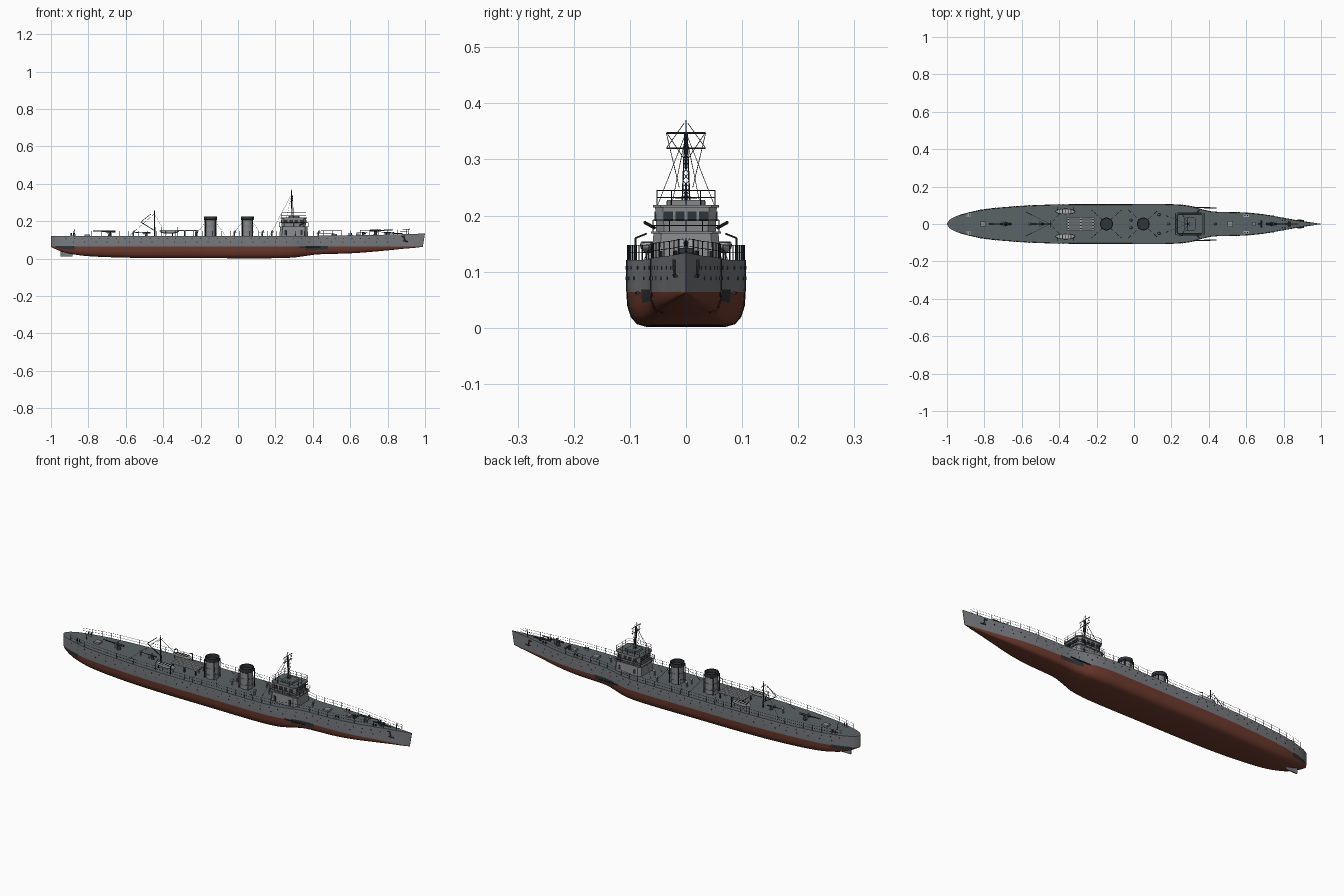
import bpy, bmesh, math
from mathutils import Vector, Matrix

if "Cube" in bpy.data.objects:
    bpy.data.objects.remove(bpy.data.objects["Cube"])

def mat(name, c):
    m = bpy.data.materials.new(name)
    m.diffuse_color = (*c, 1)
    m.use_nodes = True
    m.node_tree.nodes["Principled BSDF"].inputs["Base Color"].default_value = m.diffuse_color
    return m

HULL = mat("hull_grey", (0.19, 0.2, 0.215))
RED = mat("bottom_red", (0.16, 0.045, 0.028))
DECK = mat("deck_grey", (0.105, 0.125, 0.13))
DARK = mat("dark_grey", (0.03, 0.036, 0.04))
HOUSE = mat("house_grey", (0.24, 0.25, 0.26))
LIGHT = mat("light_grey", (0.4, 0.41, 0.42))

def finish(name, bm, mats, smooth=None):
    bmesh.ops.recalc_face_normals(bm, faces=bm.faces)
    me = bpy.data.meshes.new(name)
    bm.to_mesh(me)
    bm.free()
    for m in mats:
        me.materials.append(m)
    ob = bpy.data.objects.new(name, me)
    bpy.context.collection.objects.link(ob)
    if smooth:
        bpy.context.view_layer.objects.active = ob
        ob.select_set(True)
        bpy.ops.object.shade_smooth_by_angle(angle=math.radians(smooth))
        ob.select_set(False)
    return ob

def rods(name, segs, m, r=0.001, sides=5):
    """Thin cylinders; each seg is (start, end[, r1[, r2]])."""
    bm = bmesh.new()
    for s in segs:
        a, b = Vector(s[0]), Vector(s[1])
        r1 = s[2] if len(s) > 2 else r
        r2 = s[3] if len(s) > 3 else r1
        d = b - a
        mx = Matrix.Translation((a + b) / 2) @ d.to_track_quat('Z', 'Y').to_matrix().to_4x4()
        bmesh.ops.create_cone(bm, cap_ends=True, segments=sides, radius1=r1, radius2=r2,
                              depth=d.length, matrix=mx)
    return finish(name, bm, [m], 40 if sides > 7 else None)

def boxes(name, items, m):
    """Axis-aligned boxes given as (x0, x1, y0, y1, z0, z1)."""
    bm = bmesh.new()
    for x0, x1, y0, y1, z0, z1 in items:
        mx = Matrix.Translation(((x0+x1)/2, (y0+y1)/2, (z0+z1)/2)) @ Matrix.Diagonal((x1-x0, y1-y0, z1-z0, 1))
        bmesh.ops.create_cube(bm, size=1, matrix=mx)
    return finish(name, bm, [m])

def house(name, cx, rings, m, mtop, c=0.014):
    """Chamfered deckhouse lofted through rings of (half x, half y, z)."""
    bm, prev = bmesh.new(), None
    for hx, hy, z in rings:
        pts = [(hx, -hy+c), (hx, hy-c), (hx-c, hy), (-hx+c, hy), (-hx, hy-c), (-hx, -hy+c), (-hx+c, -hy), (hx-c, -hy)]
        ring = [bm.verts.new((cx+x, y, z)) for x, y in pts]
        if prev:
            for i in range(8):
                bm.faces.new((prev[i], prev[(i+1) % 8], ring[(i+1) % 8], ring[i]))
        else:
            bm.faces.new(ring)
        prev = ring
    bm.faces.new(prev).material_index = 1
    return finish(name, bm, [m, mtop])

# hull stations: x, half width, keel height, deck height
ST = [(-1, .003, .062, .122), (-.985, .023, .055, .122), (-.95, .042, .04, .122), (-.9, .058, .026, .121),
      (-.8, .079, .013, .121), (-.6, .097, .005, .121), (-.4, .105, .003, .121), (-.1, .106, .002, .121),
      (.2, .106, .002, .121), (.3, .097, .006, .121), (.36, .08, .014, .121), (.42, .067, .022, .122),
      (.5, .064, .025, .123), (.6, .061, .028, .124), (.7, .051, .035, .126), (.8, .033, .044, .128),
      (.9, .016, .054, .131), (1, .001, .062, .134)]

def hull_at(x):
    """Smooth (width, keel, deck) at x."""
    n = len(ST)
    i = max(k for k in range(n-1) if ST[k][0] <= x or k == 0)
    a, b, t = ST[i], ST[i+1], (x-ST[i][0])/(ST[i+1][0]-ST[i][0])
    def slope(k, j):
        p, q = ST[max(k-1, 0)], ST[min(k+1, n-1)]
        return (q[j]-p[j])/(q[0]-p[0])
    h, out = b[0]-a[0], []
    for j in (1, 2, 3):
        out.append((2*t**3-3*t*t+1)*a[j] + (t**3-2*t*t+t)*h*slope(i, j)
                   + (3*t*t-2*t**3)*b[j] + (t**3-t*t)*h*slope(i+1, j))
    return max(out[0], .001), max(out[1], 0), out[2]

bm, prev = bmesh.new(), None
xs = [a[0]+(b[0]-a[0])*k/4 for a, b in zip(ST, ST[1:]) for k in range(4)] + [1]
for x in xs:
    w, k, d = hull_at(x)
    h = .064-k
    half = [(.66*w, k), (.82*w, k+.08*h), (.92*w, k+.28*h), (.98*w, k+.6*h), (.995*w, .064), (w, .068), (w, d)]
    rake = .012 if x > .95 else 0
    pts = [(-y, z) for y, z in reversed(half)] + [(0, k)] + half
    ring = [bm.verts.new((x-rake*(d-z)/.07, y, z)) for y, z in pts]
    n = len(ring)
    if prev:
        for i in range(n):
            f = bm.faces.new((prev[i], prev[(i+1) % n], ring[(i+1) % n], ring[i]))
            band = i in (1, n-3)   # waterline strip
            f.material_index = 2 if i == n-1 else 0 if i in (0, n-2) else 1
            if (band or i in (2, n-4)) and (.36 < x < .5 or -.97 < x < -.86):
                f.material_index = 3
            elif band:
                f.material_index = 0
    else:
        bm.faces.new(ring)
    prev = ring
bm.faces.new(prev)
finish("hull", bm, [HULL, RED, DECK, DARK], 35)

boxes("rudder", [(-.95, -.885, -.003, .003, .012, .05)], HULL)
S = (-1, 1)
rods("side_spars", [((.33, s*.088, .062), (.44, s*.086, .062)) for s in S], DARK, .003, 8)

# portholes, anchors, scuttles
ports = []
for z, step, x0, x1 in ((.107, .045, -.92, .86), (.088, .06, -.88, .8)):
    for i in range(int((x1-x0)/step)+1):
        x = x0+i*step
        w = hull_at(x)[0]
        ports += [((x, s*(w-.002), z), (x, s*(w+.001), z)) for s in S]
rods("portholes", ports, DARK, .003, 8)
w = hull_at(.89)[0]
rods("anchors", [q for s in S for q in (((.885, s*(w+.004), .12), (.895, s*(w+.003), .09)),
     ((.882, s*(w+.004), .094), (.908, s*w, .092)), ((.875, s*(w+.004), .118), (.89, s*(w+.004), .12)))], DARK, .0028, 6)

# deck railing
rail = []
N = 38
for i in range(N):
    for s in S:
        p = []
        for x in (-.93+i*1.88/N, -.93+(i+1)*1.88/N):
            w, k, d = hull_at(x)
            p.append(Vector((x, s*(w-.003 if w > .008 else w*.5), d)))
        rail.append((p[0], p[0]+Vector((0, 0, .027)), .001))
        for h in (.013, .026):
            rail.append((p[0]+Vector((0, 0, h)), p[1]+Vector((0, 0, h)), .0006))
rods("deck_railing", rail, DARK, .001, 4)

# bridge
house("bridge_lower", .298, [(.077, .062, .118), (.073, .058, .168)], HOUSE, DECK)
house("bridge_deck", .298, [(.08, .062, .168), (.08, .062, .172)], HOUSE, DECK)
house("wheelhouse", .298, [(.064, .053, .172), (.066, .055, .215)], HOUSE, DECK)
house("wheelhouse_roof", .298, [(.072, .059, .214), (.072, .059, .219)], HOUSE, DECK)
house("roof_box", .3, [(.03, .034, .219), (.03, .034, .228)], HOUSE, DECK, .006)
win = []
for y in (-.031, -.0105, .0105, .031):
    win += [(.298+s*.065-.002, .298+s*.065+.002, y-.008, y+.008, .19, .207) for s in S]
for x in (.255, .284, .312, .341):
    win += [(x-.009, x+.009, s*.0545-.002, s*.0545+.002, .19, .207) for s in S]
boxes("bridge_windows", win, DARK)
boxes("bridge_doors", [(x-.006, x+.006, s*.06-.003, s*.06+.001, .126, .152) for x in (.255, .34) for s in S], DARK)

def loop_rail(cx, hx, hy, z, h):
    c = [(cx-hx, -hy), (cx+hx, -hy), (cx+hx, hy), (cx-hx, hy)]
    out = []
    for a, b in zip(c, c[1:]+c[:1]):
        out += [((*a, z+h*f), (*b, z+h*f), .0008) for f in (.5, 1)]
        for t in (0, .25, .5, .75):
            x, y = a[0]+(b[0]-a[0])*t, a[1]+(b[1]-a[1])*t
            out.append(((x, y, z), (x, y, z+h), .0008))
    return out
rods("bridge_railing", loop_rail(.298, .066, .052, .219, .026) + loop_rail(.298, .077, .059, .172, .02), DARK, .001, 4)
rods("signal_lamps", [((.33, s*.056, .178), (.35, s*.074, .188)) for s in S], DARK, .003, 8)

# lattice foremast with yards and rigging
m = []
top = Vector((.286, 0, .345))
for s in S:
    for q in S:
        m.append(((.293+q*.006, s*.007, .219), (.286+q*.002, s*.002, .345), .0012))
    for k in range(9):
        z = .225+k*.013
        f = 1-(z-.219)/.14
        m.append(((.293, s*.007*f, z), (.292, -s*.007*f, z+.011), .0008))
m += [(top-Vector((0, 0, .06)), (.285, 0, .37), .002, .001)]
m += [((.287, -.035, z), (.287, .035, z), .0016) for z in (.32, .347)]
rods("foremast", m, DARK)
rig = []
for s in S:
    rig += [((.287, s*.035, .347), (.287, s*.012, .25)), ((.287, s*.035, .32), (.287, s*.003, .365)),
            ((.287, s*.034, .347), (.287, -s*.004, .29)), ((.287, s*.003, .34), (.26, s*.05, .22)),
            ((.286, 0, .345), (.17, s*.045, .122)), ((-.447, 0, .24), (-.58, s*.065, .122)),
            ((-.447, 0, .24), (-.38, s*.075, .122))]
    for fx in (-.147, .05):
        rig += [((fx+q*.025, s*.025, .2), (fx+q*.08, s*.075, .122)) for q in S]
rods("rigging", rig, DARK, .0006, 4)

# aft mast with boom
rods("aft_mast", [((-.445, 0, .12), (-.447, 0, .258), .004, .002), ((-.447, -.02, .232), (-.447, .02, .232), .0012),
     ((-.52, 0, .195), (-.467, 0, .238), .0015), ((-.446, 0, .15), (-.52, 0, .195), .002)], DARK, .002, 8)

# funnels
for name, fx in (("aft_funnel", -.147), ("forward_funnel", .05)):
    rods(name, [((fx, 0, .118), (fx, 0, .208), .031)], HOUSE, sides=24)
    rods(name+"_bands", [((fx, 0, z), (fx, 0, z+.004), .0325) for z in (.14, .172)], HULL, sides=24)
    bm = bmesh.new()   # open dark cap
    prof = [(.0315, .206), (.0345, .208), (.0345, .226), (.029, .226), (.029, .209), (.0005, .209)]
    prev = None
    for i in range(25):
        a = math.tau*i/24
        cur = [bm.verts.new((fx+r*math.cos(a), r*math.sin(a), z)) for r, z in prof]
        if prev:
            for j in range(5):
                bm.faces.new((prev[j], prev[j+1], cur[j+1], cur[j]))
        prev = cur
    bmesh.ops.remove_doubles(bm, verts=bm.verts, dist=1e-5)
    finish(name+"_cap", bm, [DARK], 35)
    rods(name+"_pipes", [((fx+q*.026, s*.026, .12), (fx+q*.026, s*.026, .215)) for s in S for q in S], DARK, .0025, 6)

# slatted skid platform amidships
boxes("skid_slats", [(-.36, -.21, y-.005, y+.005, .147, .153) for y in (-.031, -.0155, 0, .0155, .031)], LIGHT)
boxes("skid_frames", [q for x in (-.35, -.285, -.22) for q in ((x-.003, x+.003, -.037, .037, .142, .147),
      (x-.003, x+.003, -.035, -.029, .12, .142), (x-.003, x+.003, .029, .035, .12, .142))], DARK)

# boats with davits
davits = []
for s, side in ((-1, "right"), (1, "left")):
    bm = bmesh.new()
    bmesh.ops.create_uvsphere(bm, u_segments=16, v_segments=10, radius=1,
        matrix=Matrix.Translation((-.367, s*.067, .147)) @ Matrix.Diagonal((.053, .015, .014, 1)) @ Matrix.Rotation(math.pi/2, 4, 'Y'))
    bmesh.ops.bisect_plane(bm, geom=bm.verts[:]+bm.edges[:]+bm.faces[:], plane_co=(0, 0, .152), plane_no=(0, 0, 1), clear_outer=True)
    bmesh.ops.holes_fill(bm, edges=[e for e in bm.edges if e.is_boundary])
    finish("boat_"+side, bm, [LIGHT], 40)
    boxes("boat_thwarts_"+side, [(-.367+x-.002, -.367+x+.002, s*.067-.012, s*.067+.012, .151, .154) for x in (-.03, -.015, 0, .015, .03)], DARK)
    for x in (-.41, -.325):
        davits += [((x, s*.09, .12), (x, s*.09, .16)), ((x, s*.09, .16), (x, s*.07, .168)), ((x, s*.067, .12), (x, s*.067, .14))]
rods("davits", davits, DARK, .0016, 6)

# deck guns
for name, x, d, z, g in (("bow_gun", .735, 1, .126, 1), ("stern_gun", -.685, -1, .121, 1), ("aft_gun", -.49, -1, .121, .7)):
    rods(name, [((x, 0, z-.002), (x, 0, z+.02*g), .011*g, .007*g),
                ((x-d*.03*g, 0, z+.024*g), (x+d*.03*g, 0, z+.025*g), .005*g),
                ((x+d*.03*g, 0, z+.025*g), (x+d*.09*g, 0, z+.027*g), .003*g, .002*g)], DARK, sides=10)
    boxes(name+"_shield", [(x+d*.012-.002, x+d*.012+.002, s*.01-.006, s*.01+.006, z+.01*g, z+.032*g) for s in S], LIGHT)

# vents, bitts, winches and staffs
rods("vents", [q for x, y in ((-.02, .02), (-.02, -.02), (-.225, 0), (.13, .05), (.13, -.05), (-.56, 0), (.43, 0), (.18, 0))
     for q in (((x, y, .119), (x, y, .142), .004), ((x-.002, y, .142), (x+.009, y, .146), .005, .007))], HOUSE, sides=10)
boxes("bitt_plates", [(x-.014, x+.014, s*y-.007, s*y+.007, .119, z) for s in S for x, y, z in ((-.885, .048, .1235), (.6, .045, .1265))], LIGHT)
rods("bitts", [((x+q, s*y, .12), (x+q, s*y, .137)) for s in S for q in (-.007, .007) for x, y in ((-.885, .048), (.6, .045), (.8, .02))], DARK, .0035, 8)
rods("windlass", [((.83, -.014, .136), (.83, .014, .136), .006), ((.67, 0, .123), (.67, 0, .142), .007),
     ((.68, -.02, .134), (.68, .02, .134), .004), ((.78, 0, .137), (.88, 0, .134), .0025)], DARK, sides=10)
boxes("hatches", [(.5, .53, -.016, .016, .12, .132), (-.82, -.79, -.014, .014, .119, .13), (.63, .65, -.012, .012, .12, .134)], HOUSE)
rods("staffs", [((.91, 0, .125), (.915, 0, .16)), ((-.87, 0, .12), (-.875, 0, .157))], DARK, .0015, 6)
